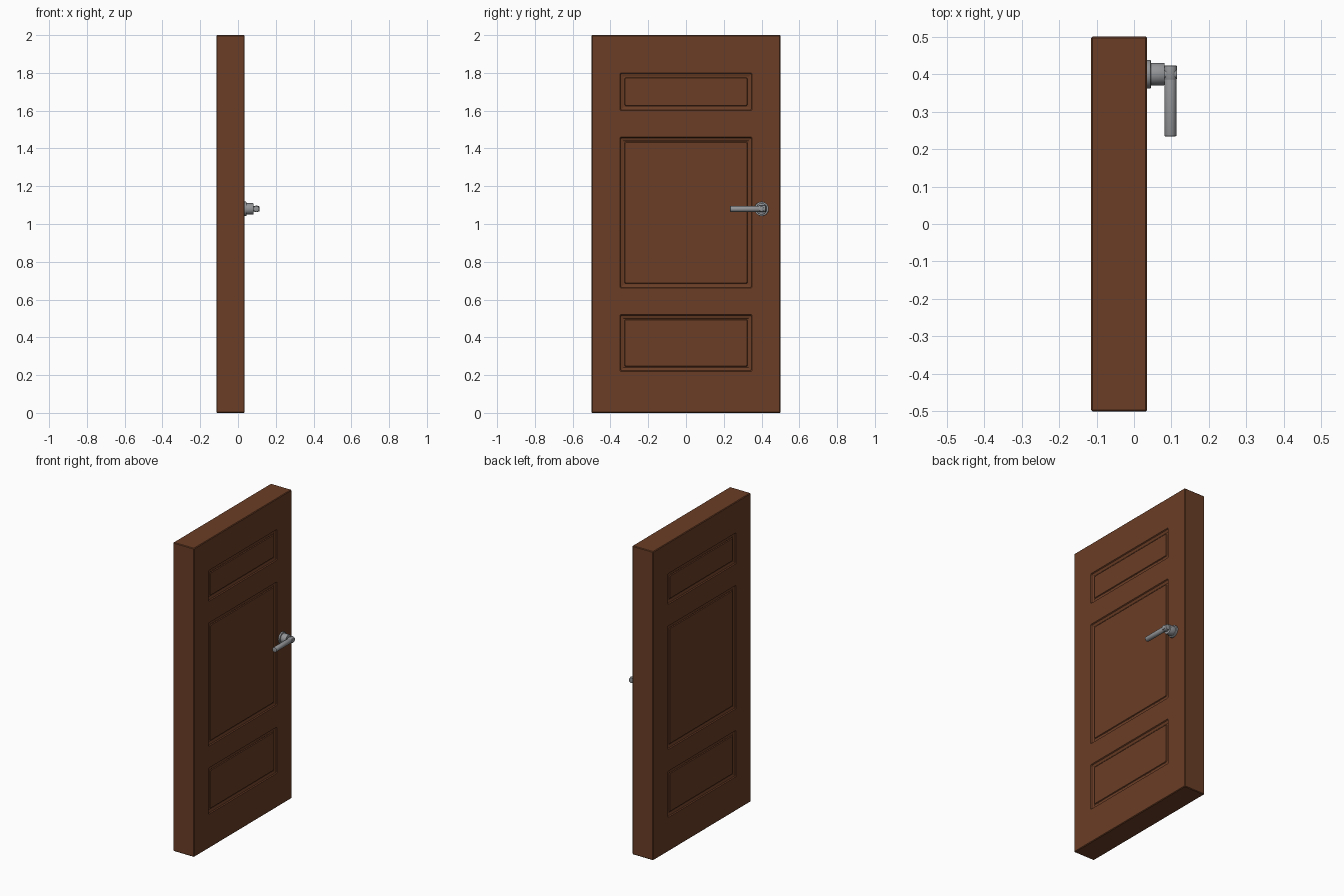
import bpy
import bmesh
from math import radians
from mathutils import Vector, Matrix

cube = bpy.data.objects.get("Cube")
if cube:
    bpy.data.objects.remove(cube)


def make_material(name, colour):
    mat = bpy.data.materials.new(name)
    mat.use_nodes = True
    mat.diffuse_color = colour
    bsdf = next(n for n in mat.node_tree.nodes if n.type == 'BSDF_PRINCIPLED')
    bsdf.inputs["Base Color"].default_value = colour
    return mat


wood = make_material("brown wood", (0.145, 0.047, 0.019, 1))
metal = make_material("grey metal", (0.29, 0.30, 0.31, 1))


def add_object(name, bm, mat):
    mesh = bpy.data.meshes.new(name)
    bm.normal_update()
    bm.to_mesh(mesh)
    bm.free()
    mesh.materials.append(mat)
    obj = bpy.data.objects.new(name, mesh)
    bpy.context.collection.objects.link(obj)
    return obj


# Door slab, cut along the panel borders
BACK_X, FRONT_X = -0.115, 0.035
PANEL_Y = 0.35
PANELS = [(0.22, 0.52), (0.66, 1.46), (1.60, 1.80)]

bm = bmesh.new()
bmesh.ops.create_cube(bm, size=1, matrix=Matrix.Translation(
    ((BACK_X + FRONT_X) / 2, 0, 1)) @ Matrix.Diagonal((FRONT_X - BACK_X, 1, 2, 1)))
cuts = [(Vector((0, y, 0)), Vector((0, 1, 0))) for y in (-PANEL_Y, PANEL_Y)]
cuts += [(Vector((0, 0, z)), Vector((0, 0, 1))) for pair in PANELS for z in pair]
for point, normal in cuts:
    bmesh.ops.bisect_plane(bm, geom=bm.verts[:] + bm.edges[:] + bm.faces[:],
                           plane_co=point, plane_no=normal)
bm.normal_update()


def is_panel(face):
    c = face.calc_center_median()
    return (abs(face.normal.x) > 0.9 and abs(c.y) < PANEL_Y
            and any(low < c.z < high for low, high in PANELS))


# Moulded panels on both sides: sloped border, groove, raised field
fields = [f for f in bm.faces if is_panel(f)]
for width, depth in ((0.006, -0.006), (0.02, -0.004), (0.006, -0.004), (0.008, 0.008)):
    bmesh.ops.inset_individual(bm, faces=fields, thickness=width, depth=depth)
slab = add_object("door_slab", bm, wood)

bevel = slab.modifiers.new("soft edges", 'BEVEL')
bevel.width = 0.004
bevel.segments = 1
bevel.limit_method = 'ANGLE'
bevel.angle_limit = radians(70)

# Handle
HANDLE_Y, HANDLE_Z = 0.40, 1.08


def rod(name, start, end, radius, edge):
    start, end = Vector(start), Vector(end)
    axis = end - start
    bm = bmesh.new()
    place = Matrix.Translation((start + end) / 2) @ axis.to_track_quat('Z', 'Y').to_matrix().to_4x4()
    bmesh.ops.create_cone(bm, cap_ends=True, segments=32, radius1=radius,
                          radius2=radius, depth=axis.length, matrix=place)
    rims = [e for e in bm.edges if any(len(f.verts) > 4 for f in e.link_faces)]
    bmesh.ops.bevel(bm, geom=rims, offset=edge, segments=2, profile=0.5, affect='EDGES')
    obj = add_object(name, bm, metal)
    bpy.ops.object.select_all(action='DESELECT')
    obj.select_set(True)
    bpy.context.view_layer.objects.active = obj
    bpy.ops.object.shade_smooth_by_angle(angle=radians(35))
    return obj


def handle_axis(name, x0, x1, radius, edge):
    return rod(name, (x0, HANDLE_Y, HANDLE_Z), (x1, HANDLE_Y, HANDLE_Z), radius, edge)


handle_axis("handle_rosette", FRONT_X - 0.005, 0.045, 0.038, 0.002)
handle_axis("handle_collar", 0.04, 0.082, 0.03, 0.002)
handle_axis("handle_spindle", 0.08, 0.115, 0.014, 0.003)
rod("handle_hub", (0.097, 0.423, HANDLE_Z), (0.097, 0.385, HANDLE_Z), 0.0175, 0.003)
rod("handle_lever", (0.097, 0.39, HANDLE_Z), (0.097, 0.234, HANDLE_Z), 0.016, 0.002)
